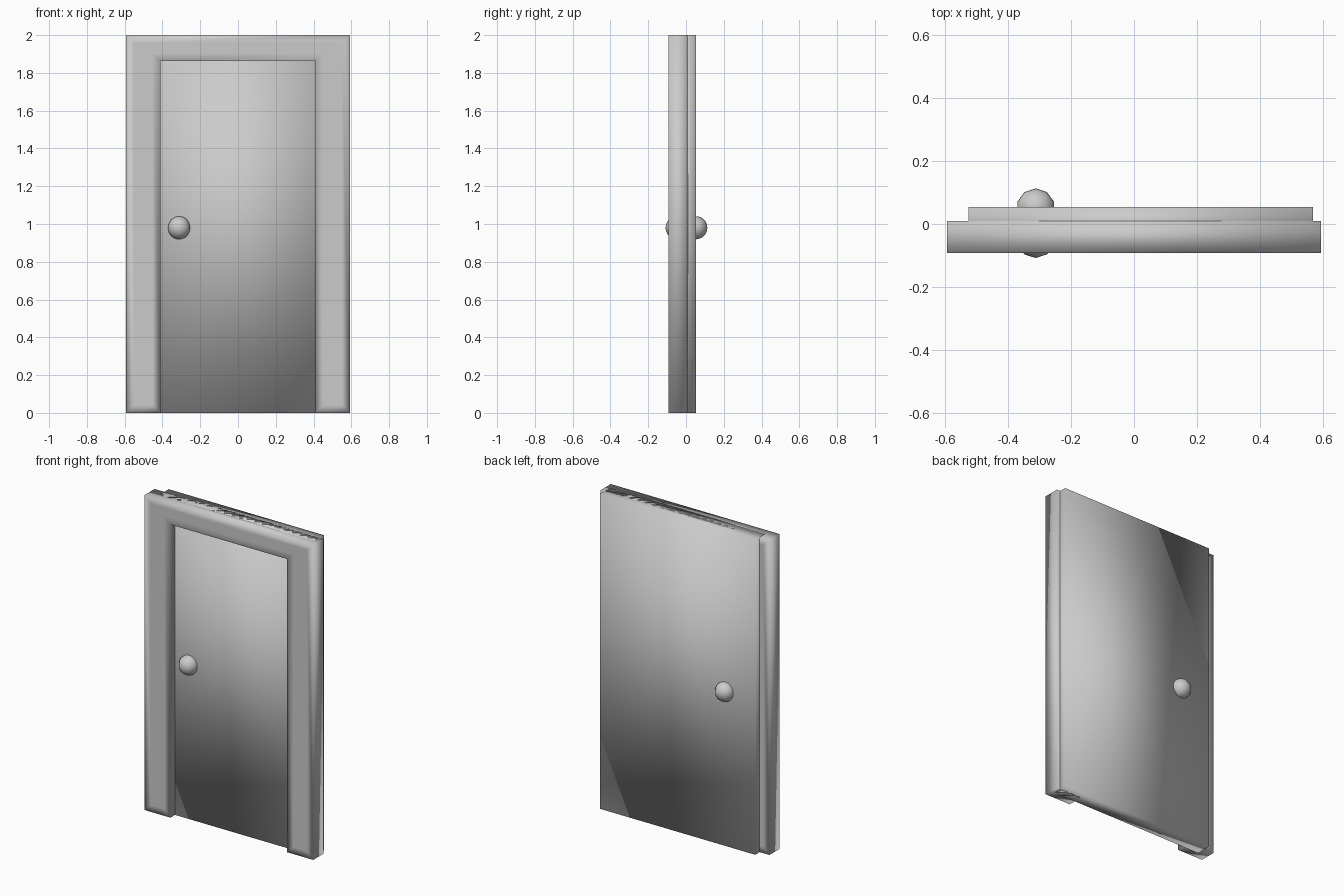
import bpy, bmesh, math

if "Cube" in bpy.data.objects:
    bpy.data.objects.remove(bpy.data.objects["Cube"])


def extrude_outline(name, outline, y0, y1, inset=0.0):
    """Extrude an (x, z) outline from y0 to y1, smooth shaded, with optional inset faces."""
    bm = bmesh.new()
    face = bm.faces.new([bm.verts.new((x, y0, z)) for x, z in outline])
    out = bmesh.ops.extrude_face_region(bm, geom=[face], use_keep_orig=True)
    for v in out["geom"]:
        if isinstance(v, bmesh.types.BMVert):
            v.co.y = y1
    bmesh.ops.recalc_face_normals(bm, faces=bm.faces[:])
    if inset:
        caps = [f for f in bm.faces if len(f.verts) == len(outline) and abs(f.normal.y) > 0.9]
        bmesh.ops.inset_individual(bm, faces=caps, thickness=inset)
    for f in bm.faces:
        f.smooth = True
    mesh = bpy.data.meshes.new(name)
    bm.to_mesh(mesh)
    bm.free()
    obj = bpy.data.objects.new(name, mesh)
    bpy.context.collection.objects.link(obj)
    return obj


def knob(name, y):
    bpy.ops.mesh.primitive_uv_sphere_add(segments=10, ring_count=16, radius=0.061,
                                         location=(-0.312, y, 0.98))
    bpy.context.object.name = name
    bpy.ops.object.shade_smooth()


# Door frame: two posts and a lintel, open at the floor
W, IN, TOP = 0.593, 0.41, 1.862
extrude_outline("door_frame",
                [(-W, 0), (-IN, 0), (-IN, TOP), (IN, TOP), (IN, 0), (W, 0), (W, 2), (-W, 2)],
                -0.092, 0.01, inset=0.06)

# Door slab, partly sunk into the back of the frame
extrude_outline("door_slab", [(-0.525, 0), (0.568, 0), (0.568, 2), (-0.525, 2)], -0.046, 0.054)

# Knobs on both faces
knob("front_knob", -0.047)
knob("back_knob", 0.052)
